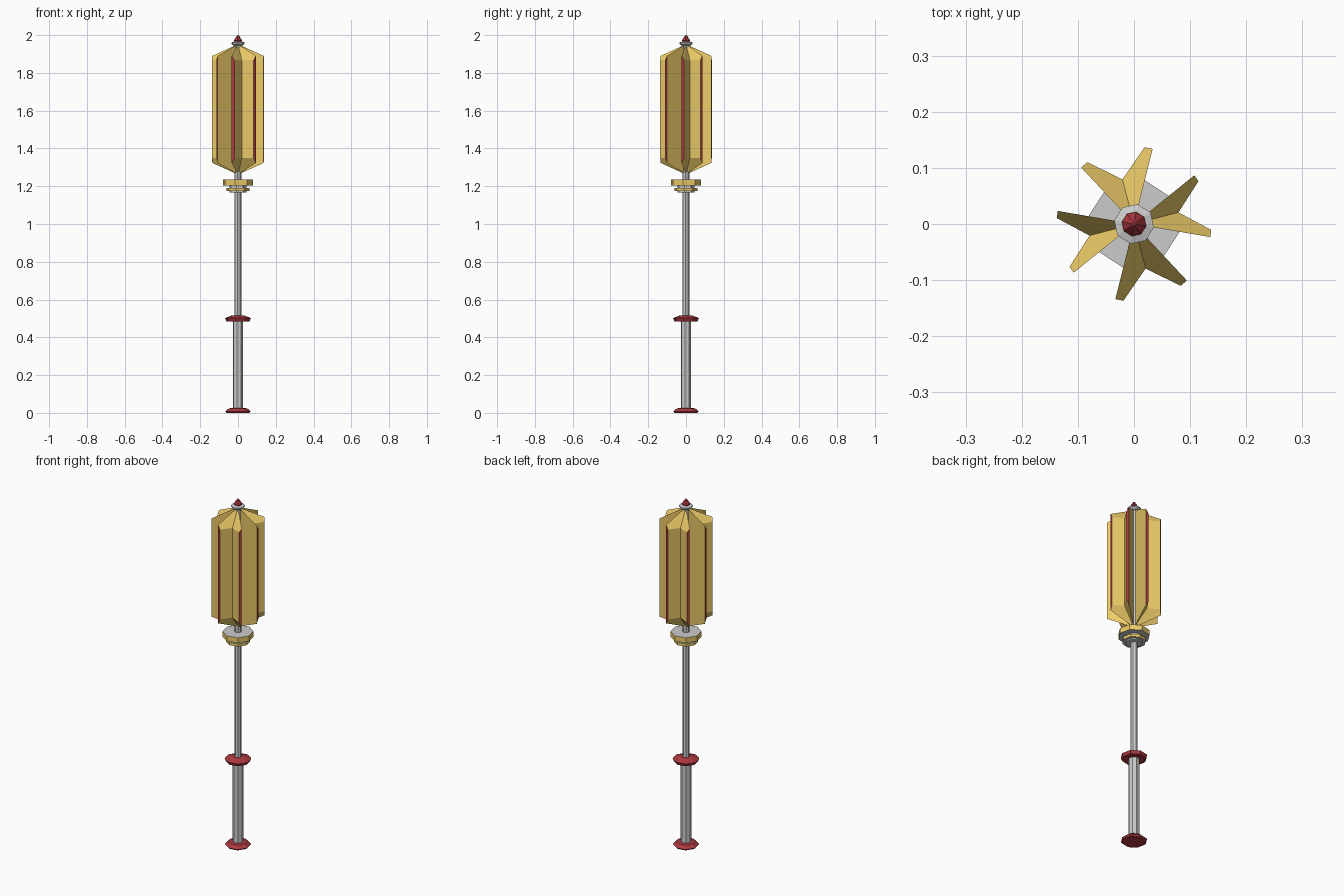
import bpy, math

if "Cube" in bpy.data.objects:
    bpy.data.objects.remove(bpy.data.objects["Cube"])

ROT = math.radians(-10.5)   # shared turn of all eight-sided parts
SIDES = 8


def material(name, rgb):
    m = bpy.data.materials.new(name)
    m.diffuse_color = (*rgb, 1)
    m.use_nodes = True
    m.node_tree.nodes["Principled BSDF"].inputs["Base Color"].default_value = m.diffuse_color
    return m


GREY = material("steel", (0.62, 0.62, 0.62))
GOLD = material("gold", (0.84, 0.6, 0.14))
RED = material("dark_red", (0.42, 0.04, 0.05))


def build(name, verts, faces, mats, indices):
    me = bpy.data.meshes.new(name)
    me.from_pydata(verts, [], faces)
    for m in mats:
        me.materials.append(m)
    for poly, i in zip(me.polygons, indices):
        poly.material_index = i
    ob = bpy.data.objects.new(name, me)
    bpy.context.collection.objects.link(ob)
    return ob


def turned(name, profile, side, cap=None):
    """Eight-sided lathe of (radius, z) points; caps may have another material."""
    verts, faces, idx = [], [], []
    for r, z in profile:
        for k in range(SIDES):
            a = ROT + k * math.tau / SIDES
            verts.append((r * math.cos(a), r * math.sin(a), z))
    for j in range(len(profile) - 1):
        for k in range(SIDES):
            n = (k + 1) % SIDES
            b, t = j * SIDES, (j + 1) * SIDES
            faces.append((b + k, b + n, t + n, t + k))
            idx.append(0)
    top = (len(profile) - 1) * SIDES
    faces += [tuple(reversed(range(SIDES))), tuple(range(top, top + SIDES))]
    idx += [1, 1]
    return build(name, verts, faces, [side, cap or side], idx)


def flange_pair(name, centre, outer, inner):
    """V-shaped pair of blades: axis, two red tips and a valley between them."""
    R, V = 0.138, 0.082
    # (radius, angle from centre, bottom z, top z)
    ring = [(0.0, 0, 1.262, 1.952),
            (R, -outer, 1.323, 1.890), (R, -inner, 1.350, 1.868),
            (V, 0, 1.350, 1.866),
            (R, inner, 1.350, 1.868), (R, outer, 1.323, 1.890)]
    verts = []
    for level in (2, 3):
        for p in ring:
            a = math.radians(centre + p[1])
            verts.append((p[0] * math.cos(a), p[0] * math.sin(a), p[level]))
    faces = [(i, (i + 1) % 6, (i + 1) % 6 + 6, i + 6) for i in range(6)]
    faces += [(6, 7, 8, 9), (6, 9, 10, 11), (3, 2, 1, 0), (5, 4, 3, 0)]
    idx = [0, 1, 0, 0, 1, 0, 0, 0, 0, 0]
    return build(name, verts, faces, [GOLD, RED], idx)


# Handle
turned("pommel", [(0.062, 0), (0.069, 0.008), (0.05, 0.024), (0.028, 0.026)], RED)
turned("grip", [(0.028, 0.02), (0.028, 0.49)], GREY)
turned("guard", [(0.062, 0.485), (0.07, 0.502), (0.035, 0.515)], RED)
turned("shaft", [(0.019, 0.5), (0.019, 1.955)], GREY)

# Collars below the head
turned("lower_collar", [(0.062, 1.175), (0.062, 1.191)], GOLD, GREY)
turned("collar_core", [(0.045, 1.168), (0.045, 1.21)], GREY)
turned("upper_collar", [(0.082, 1.205), (0.082, 1.235)], GOLD, GREY)

# Head: four V-shaped blade pairs
for k in range(4):
    outer, inner = ((24.3, 19.0), (28.5, 22.4))[k % 2]
    flange_pair(f"flange_pair_{k + 1}", 14.6 + 90 * k, outer, inner)

# Finial
turned("top_collar", [(0.024, 1.945), (0.036, 1.954), (0.036, 1.961), (0.02, 1.966)], GREY)
turned("finial", [(0.017, 1.962), (0.022, 1.971), (0.008, 1.994), (0.003, 2.0)], RED)
